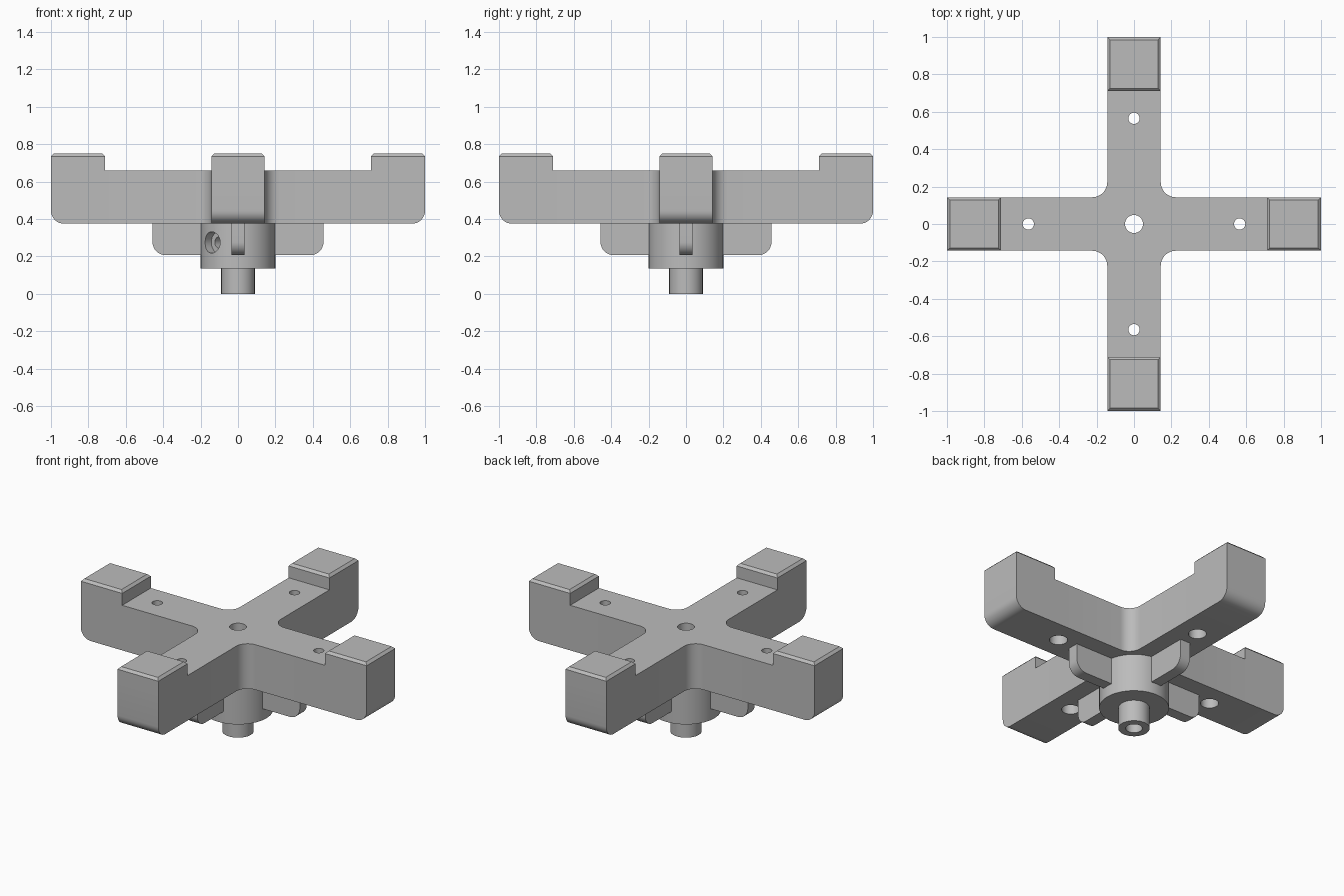
import bpy, bmesh
from math import pi, sin, cos, radians
from mathutils import Matrix, Vector

cube = bpy.data.objects.get("Cube")
if cube:
    bpy.data.objects.remove(cube, do_unlink=True)

GREY = (0.5, 0.5, 0.5, 1.0)
grey = bpy.data.materials.new("plain_grey")
grey.use_nodes = True
grey.diffuse_color = GREY
grey.node_tree.nodes["Principled BSDF"].inputs["Base Color"].default_value = GREY

W = 0.143                    # half width of an arm
BASE, TOP = 0.375, 0.66      # underside and upper face of the arms
PAD = 0.71                   # inner edge of the end pads
QUARTERS = [Matrix.Rotation(i * pi / 2, 4, 'Z') for i in range(4)]


def finish(bm, name):
    bmesh.ops.recalc_face_normals(bm, faces=bm.faces[:])
    mesh = bpy.data.meshes.new(name)
    bm.to_mesh(mesh)
    bm.free()
    mesh.materials.append(grey)
    obj = bpy.data.objects.new(name, mesh)
    bpy.context.collection.objects.link(obj)
    return obj


def activate(obj):
    bpy.ops.object.select_all(action='DESELECT')
    obj.select_set(True)
    bpy.context.view_layer.objects.active = obj


def lathe(profile, name, places=(Matrix(),), closed=False):
    """Turn a (radius, height) profile about z and copy it to each place."""
    bm = bmesh.new()
    for place in places:
        verts = [bm.verts.new((r, 0, z)) for r, z in profile]
        pairs = list(zip(verts, verts[1:]))
        if closed:
            pairs.append((verts[-1], verts[0]))
        edges = [bm.edges.new(p) for p in pairs]
        old = set(bm.verts) - set(verts)
        bmesh.ops.spin(bm, geom=verts + edges, cent=(0, 0, 0), axis=(0, 0, 1),
                       angle=2 * pi, steps=48)
        new = [v for v in bm.verts if v not in old]
        bmesh.ops.remove_doubles(bm, verts=new, dist=0.0001)
        new = [v for v in bm.verts if v not in old]
        bmesh.ops.transform(bm, matrix=place, verts=new)
    return finish(bm, name)


def cut(obj, cutter):
    cutter.hide_render = True
    mod = obj.modifiers.new("cut", 'BOOLEAN')
    mod.operation = 'DIFFERENCE'
    mod.solver = 'EXACT'
    mod.object = cutter
    activate(obj)
    bpy.ops.object.modifier_apply(modifier=mod.name)
    bpy.data.objects.remove(cutter, do_unlink=True)


def smooth(obj):
    activate(obj)
    bpy.ops.object.shade_smooth_by_angle(angle=radians(30))


def extrude_up(bm, face, height):
    geom = bmesh.ops.extrude_face_region(bm, geom=[face])["geom"]
    bmesh.ops.translate(bm, vec=(0, 0, height),
                        verts=[g for g in geom if isinstance(g, bmesh.types.BMVert)])
    return next(g for g in geom if isinstance(g, bmesh.types.BMFace))


# Cross of four arms with filleted inner corners
R = 0.08
corner = [Vector((1, -W, BASE)), Vector((1, W, BASE))]
for i in range(9):
    a = 1.5 * pi - i * pi / 16
    corner.append(Vector((W + R + R * cos(a), W + R + R * sin(a), BASE)))
bm = bmesh.new()
outline = bm.faces.new([bm.verts.new(q @ p) for q in QUARTERS for p in corner])
extrude_up(bm, outline, TOP - BASE)
if not any(f.normal.z < -0.9 for f in bm.faces):
    bm.faces.new([v for v in bm.verts if v.co.z < BASE + 0.01][:4 * len(corner)])
bmesh.ops.recalc_face_normals(bm, faces=bm.faces[:])

# Rounded lower edge at each arm end
ends = [e for e in bm.edges
        if all(v.co.z < BASE + 0.01 and max(abs(v.co.x), abs(v.co.y)) > 0.99
               for v in e.verts)]
bmesh.ops.bevel(bm, geom=ends, offset=0.07, offset_type='OFFSET', segments=8,
                profile=0.5, affect='EDGES')

# Raised end pads with chamfered rims
for q in QUARTERS:
    out = q @ Vector((1, 0, 0))
    bmesh.ops.bisect_plane(bm, geom=bm.verts[:] + bm.edges[:] + bm.faces[:],
                           plane_co=out * PAD, plane_no=out)
    bm.normal_update()
    top = next(f for f in bm.faces if f.normal.z > 0.9
               and f.calc_center_median().dot(out) > PAD)
    top = extrude_up(bm, top, 0.735 - TOP)
    top = extrude_up(bm, top, 0.015)
    mid = top.calc_center_median()
    s = 1 - 0.015 / W
    bmesh.ops.scale(bm, vec=(s, s, 1), verts=top.verts[:],
                    space=Matrix.Translation(-mid))
arms = finish(bm, "cross_arms")

# Counterbored bolt holes and the centre bore
bolt = [(0, 0.3), (0.052, 0.3), (0.052, 0.5), (0.03, 0.5), (0.03, 0.8), (0, 0.8)]
cut(arms, lathe(bolt, "bolt_cutter",
                [q @ Matrix.Translation((0.565, 0, 0)) for q in QUARTERS]))
bore = [(0, 0.3), (0.048, 0.3), (0.048, 0.8), (0, 0.8)]
cut(arms, lathe(bore, "bore_cutter"))
smooth(arms)

# Hub and stem turned as one hollow piece
hub = lathe([(0.048, 0), (0.09, 0), (0.09, 0.135), (0.2, 0.135),
             (0.2, BASE), (0.048, BASE)], "hub_and_stem", closed=True)

# Stepped set screw hole between two fins
screw = [(0, 0), (0.03, 0), (0.03, 0.145), (0.057, 0.145), (0.057, 0.3), (0, 0.3)]
aim = (Matrix.Translation((0, 0, 0.275)) @ Matrix.Rotation(radians(225), 4, 'Z')
       @ Matrix.Rotation(pi / 2, 4, 'Y'))
cut(hub, lathe(screw, "screw_cutter", [aim]))
smooth(hub)

# Support fins below the arms, with a rounded lower corner
LOW, TIP, FR, T = 0.207, 0.457, 0.07, 0.035
side = [(0.18, BASE), (0.18, LOW)]
for i in range(9):
    a = -pi / 2 + i * pi / 16
    side.append((TIP - FR + FR * cos(a), LOW + FR + FR * sin(a)))
side.append((TIP, BASE))
for q, place in zip(QUARTERS, ("left", "back", "right", "front")):
    bm = bmesh.new()
    rims = [[bm.verts.new(q @ Vector((x, y, z))) for x, z in side] for y in (-T, T)]
    for rim in rims:
        bm.faces.new(rim)
    for i in range(len(side)):
        bm.faces.new((rims[0][i - 1], rims[0][i], rims[1][i], rims[1][i - 1]))
    smooth(finish(bm, place + "_fin"))
